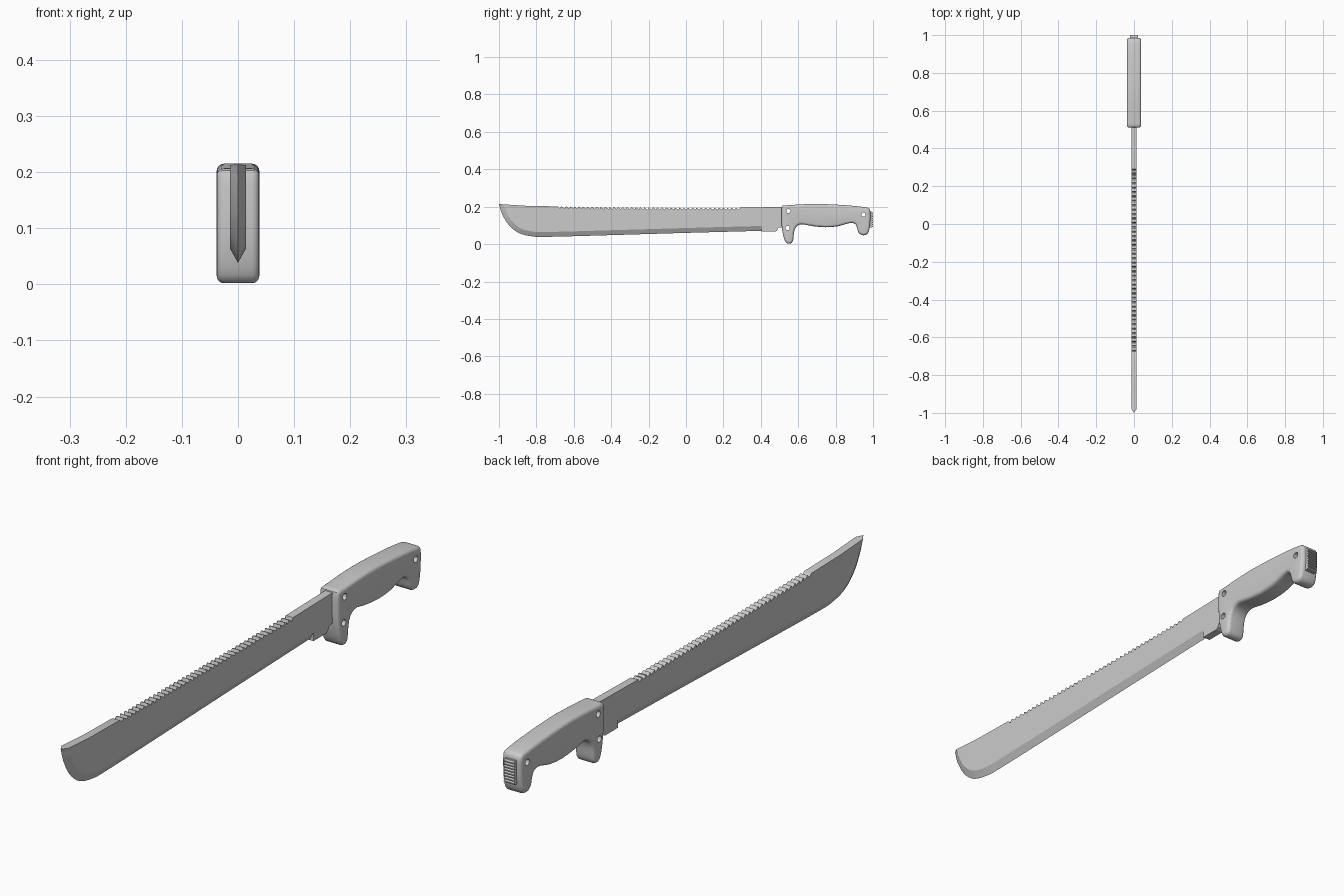
import bpy, bmesh, math
from mathutils import Vector

if "Cube" in bpy.data.objects:
    bpy.data.objects.remove(bpy.data.objects["Cube"])


def spline(pts, n=4, closed=False):
    """Catmull-Rom curve through 2D points."""
    p = [Vector(q) for q in pts]
    m = len(p)
    out = []
    for i in range(m if closed else m - 1):
        if closed:
            a, b, c, d = (p[(i + k) % m] for k in (-1, 0, 1, 2))
        else:
            a, b, c, d = p[max(i - 1, 0)], p[i], p[i + 1], p[min(i + 2, m - 1)]
        for k in range(n):
            t = k / n
            out.append(0.5 * (2 * b + (c - a) * t + (2 * a - 5 * b + 4 * c - d) * t * t
                              + (3 * b - a - 3 * c + d) * t ** 3))
    if not closed:
        out.append(p[-1])
    return out


def finish(bm, name):
    bmesh.ops.recalc_face_normals(bm, faces=bm.faces)
    me = bpy.data.meshes.new(name)
    bm.to_mesh(me)
    bm.free()
    ob = bpy.data.objects.new(name, me)
    bpy.context.collection.objects.link(ob)
    return ob


def slab(name, pts, half):
    """Extrude a (y, z) outline to x = +-half."""
    bm = bmesh.new()
    f = bm.faces.new([bm.verts.new((-half, y, z)) for y, z in pts])
    r = bmesh.ops.extrude_face_region(bm, geom=[f])
    bmesh.ops.translate(bm, vec=(2 * half, 0, 0),
                        verts=[v for v in r["geom"] if isinstance(v, bmesh.types.BMVert)])
    return finish(bm, name)


def smooth(ob, angle):
    bpy.ops.object.select_all(action='DESELECT')
    ob.select_set(True)
    bpy.context.view_layer.objects.active = ob
    bpy.ops.object.shade_smooth_by_angle(angle=math.radians(angle))


# Blade: cutting edge on the centre plane, flat sides set back by a bevel
HALF, BEVEL = 0.0145, 0.026
edge = spline([(-1, .214), (-.985, .165), (-.95, .105), (-.895, .06), (-.82, .041),
               (-.73, .039), (-.4, .048), (0, .06), (.405, .071)], 4)
inner = []
for i, p in enumerate(edge):
    t = (edge[min(i + 1, len(edge) - 1)] - edge[max(i - 1, 0)]).normalized()
    inner.append(p + BEVEL * Vector((-t.y, t.x)))
inner[0] = Vector((-.978, .2125))
inner[-1] = Vector((.405, .097))


def spine_z(y):
    return .194 + .0135 * ((y - .25) / 1.25) ** 2 + .005 * max(0, (y - .25) / .28)


# Ricasso, then the spine walked back to the tip with saw teeth
rest = [(.405, .067), (.478, .067), (.487, .072), (.492, .087), (.525, .092), (.525, .199)]
TEETH, Y0, Y1, DEPTH = 42, -.69, .29, .011
step = (Y1 - Y0) / TEETH
rest += [(.4, spine_z(.4))]
for i in range(TEETH):
    y = Y1 - i * step
    z = spine_z(y)
    rest += [(y, z), (y - .15 * step, z - DEPTH), (y - .4 * step, z - DEPTH), (y - .8 * step, z - .001)]
rest += [(Y0, spine_z(Y0)), (-.85, spine_z(-.85))]

bm = bmesh.new()
ev = [bm.verts.new((0, *p)) for p in edge]
n = len(ev)
sides = []
for s in (-1, 1):
    ring = [bm.verts.new((s * HALF, *p)) for p in inner + [Vector(q) for q in rest]]
    sides.append(ring)
    bm.faces.new(ring)
    for i in range(n - 1):
        bm.faces.new((ev[i], ev[i + 1], ring[i + 1], ring[i]))
L, R = sides
for i in range(n - 1, len(L) - 1):
    bm.faces.new((L[i], L[i + 1], R[i + 1], R[i]))
bm.faces.new((L[-1], L[0], R[0], R[-1]))
bm.faces.new((L[0], ev[0], R[0]))
bmesh.ops.triangulate(bm, faces=[f for f in bm.faces if len(f.verts) > 4])
blade = finish(bm, "blade")
smooth(blade, 20)

# Handle: rounded grip with finger guard and pommel hook
grip = [(.511, .195), (.519, .206), (.55, .208), (.607, .212), (.69, .215), (.76, .213),
        (.82, .21), (.9, .204), (.95, .198), (.975, .193), (.984, .182), (.986, .16),
        (.985, .12), (.98, .08), (.972, .057), (.958, .048), (.938, .049), (.922, .062),
        (.915, .085), (.907, .105), (.89, .113), (.86, .109), (.81, .095), (.745, .09),
        (.67, .097), (.625, .106), (.598, .1), (.582, .08), (.576, .05), (.573, .022),
        (.565, .006), (.55, .002), (.535, .008), (.524, .03), (.515, .07), (.511, .11), (.51, .155)]
handle = slab("handle", spline(grip, 2, True), .038)
b = handle.modifiers.new("rounding", 'BEVEL')
b.width, b.segments = .013, 4
b.limit_method, b.angle_limit = 'ANGLE', math.radians(60)
b.use_clamp_overlap = False

# Pin holes through the handle
bm = bmesh.new()
for y, z in ((.548, .177), (.543, .086), (.949, .158)):
    r = bmesh.ops.create_cone(bm, cap_ends=True, segments=20, radius1=.0115, radius2=.0115, depth=.2)
    for v in r["verts"]:
        v.co = Vector((v.co.z, y + v.co.x, z + v.co.y))
cutter = finish(bm, "hole_cutter")
cutter.hide_render = True
cutter.hide_set(True)
m = handle.modifiers.new("holes", 'BOOLEAN')
m.object, m.operation, m.solver = cutter, 'DIFFERENCE', 'EXACT'
dg = bpy.context.evaluated_depsgraph_get()
handle_mesh = bpy.data.meshes.new_from_object(handle.evaluated_get(dg))
handle.modifiers.clear()
handle.data = handle_mesh
bpy.data.objects.remove(cutter)
smooth(handle, 35)

# Ridged butt plate
prof = [(.97, .088), (.992, .088)]
RIDGES = 8
for i in range(RIDGES):
    z = .09 + i * .0103
    prof += [(.993, z), (1, z + .003), (1, z + .007), (.993, z + .01)]
prof += [(.992, .174), (.97, .174)]
slab("butt_plate", prof, .02)
